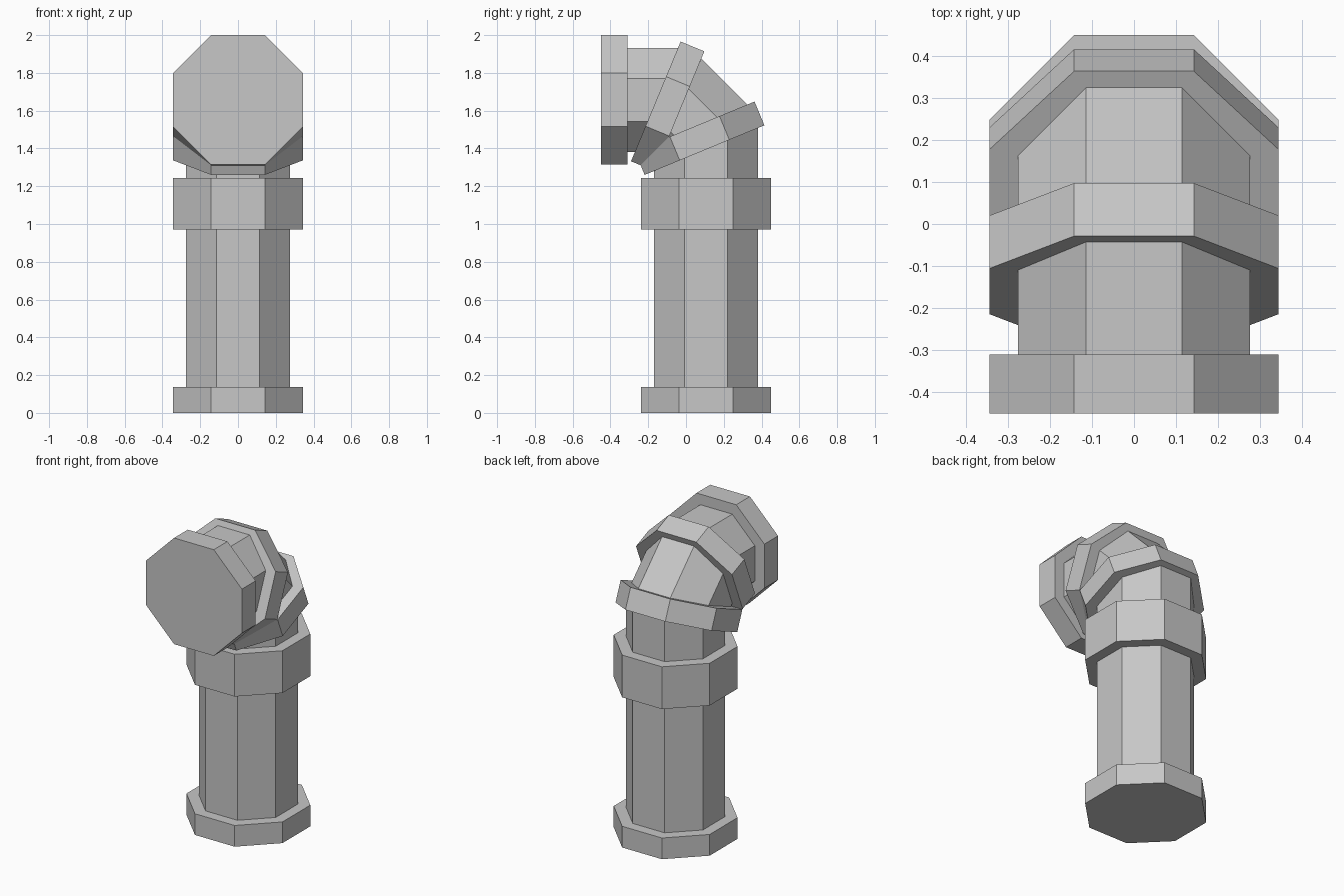
import bpy, bmesh, math
from mathutils import Vector

cube = bpy.data.objects.get("Cube")
if cube:
    bpy.data.objects.remove(cube, do_unlink=True)

# One plain grey for every part
grey = bpy.data.materials.new("pipe grey")
grey.use_nodes = True
grey.diffuse_color = (0.57, 0.57, 0.57, 1)
grey.node_tree.nodes["Principled BSDF"].inputs["Base Color"].default_value = (0.57, 0.57, 0.57, 1)

SIDES = 8
AXIS_Y = 0.106      # upright pipe axis
AXIS_Z = 1.657      # outlet pipe axis
PIPE = 0.275        # half widths across flats
FLANGE = 0.343


def octagon_sweep(name, path, half_width):
    """Closed octagonal tube along (y, z) points, mitred at each bend."""
    pts = [Vector(p) for p in path]
    radius = half_width / math.cos(math.pi / SIDES)
    bm = bmesh.new()
    rings = []
    for i, p in enumerate(pts):
        d_in = (p - pts[i - 1]).normalized() if i else (pts[1] - p).normalized()
        d_out = (pts[i + 1] - p).normalized() if i < len(pts) - 1 else d_in
        t = (d_in + d_out).normalized()
        n = Vector((t.y, -t.x)) / t.dot(d_in)     # stretched across the mitre
        ring = []
        for k in range(SIDES):
            a = (k + 0.5) * 2 * math.pi / SIDES
            c = p + n * radius * math.sin(a)
            ring.append(bm.verts.new((radius * math.cos(a), c.x, c.y)))
        rings.append(ring)
    for r0, r1 in zip(rings, rings[1:]):
        for k in range(SIDES):
            j = (k + 1) % SIDES
            bm.faces.new((r0[k], r0[j], r1[j], r1[k]))
    bm.faces.new(rings[0])
    bm.faces.new(rings[-1])
    bmesh.ops.recalc_face_normals(bm, faces=bm.faces)
    mesh = bpy.data.meshes.new(name)
    bm.to_mesh(mesh)
    bm.free()
    mesh.materials.append(grey)
    obj = bpy.data.objects.new(name, mesh)
    bpy.context.collection.objects.link(obj)
    return obj


def tilted_ring(name, y, z, degrees, thickness=0.136):
    """Flange centred at (y, z), its axis leaning forward from upright."""
    a = math.radians(degrees)
    half = Vector((-math.sin(a), math.cos(a))) * thickness / 2
    mid = Vector((y, z))
    return octagon_sweep(name, [mid - half, mid + half], FLANGE)


# Pipe body: upright, 45 degree elbow, forward outlet
BEND = 0.196
octagon_sweep("pipe_body", [(AXIS_Y, 0.05), (AXIS_Y, AXIS_Z - BEND),
                            (AXIS_Y - BEND, AXIS_Z), (-0.40, AXIS_Z)], PIPE)

# Straight flanges
octagon_sweep("base_flange", [(AXIS_Y, 0.0), (AXIS_Y, 0.137)], FLANGE)
octagon_sweep("middle_collar", [(AXIS_Y, 0.97), (AXIS_Y, 1.243)], FLANGE)
octagon_sweep("outlet_flange", [(-0.31, AXIS_Z), (-0.45, AXIS_Z)], FLANGE)

# Elbow flanges over the two mitres
tilted_ring("lower_elbow_ring", AXIS_Y - 0.034, AXIS_Z - 0.203, 22.5)
tilted_ring("upper_elbow_ring", AXIS_Y - 0.203, AXIS_Z - 0.034, 67.5)
